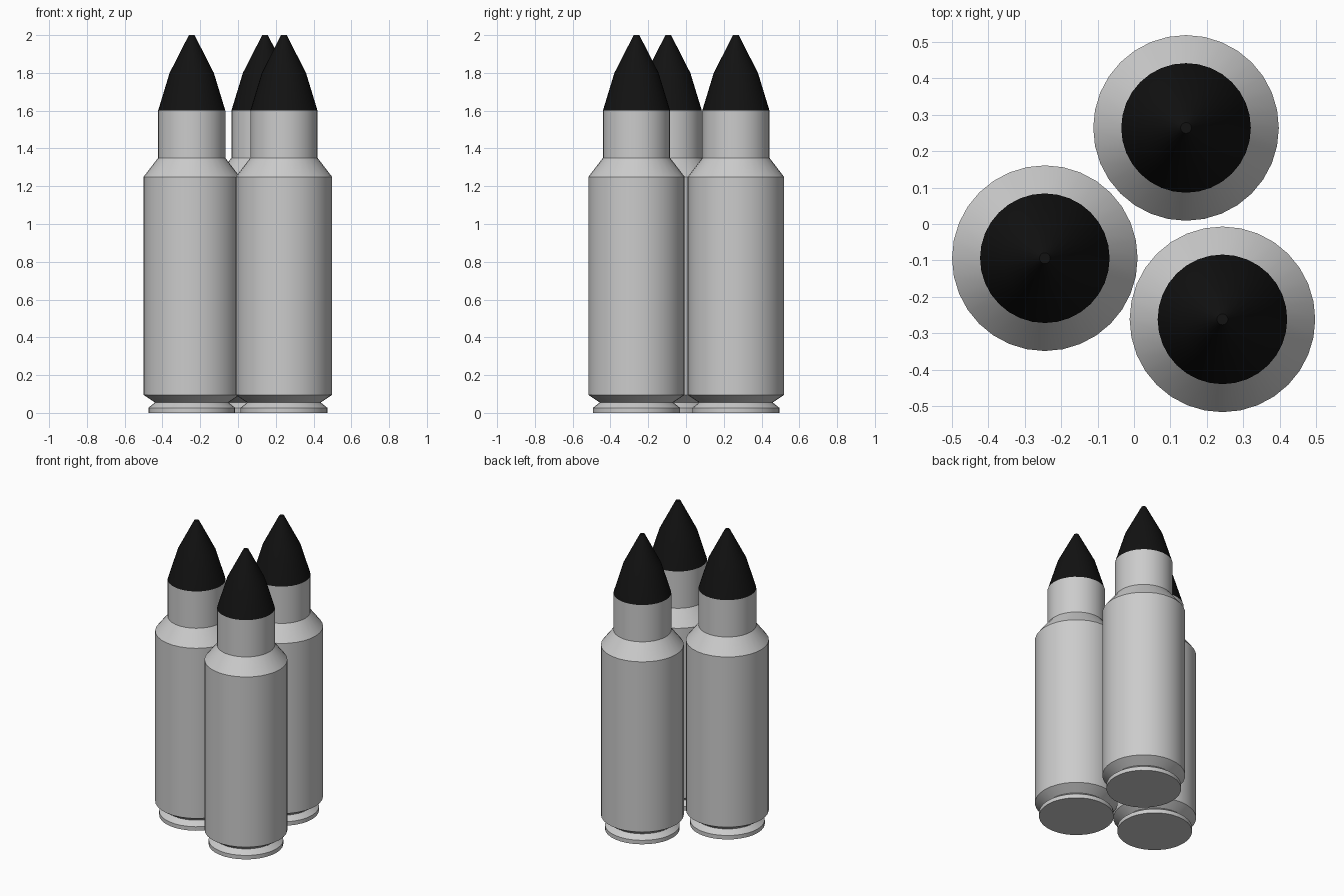
import bpy, bmesh
from math import cos, sin, tau, radians

if "Cube" in bpy.data.objects:
    bpy.data.objects.remove(bpy.data.objects["Cube"])

SIDES = 32
CENTRES = [(-0.245, -0.094), (0.143, 0.264), (0.243, -0.262)]

# (radius, height) profiles
CASE = [(0.23, 0), (0.23, 0.027), (0.195, 0.055), (0.255, 0.095),
        (0.255, 1.25), (0.178, 1.35), (0.178, 1.6)]
TIP = [(0.178, 1.6), (0.117, 1.8), (0.015, 2.0)]

black = bpy.data.materials.new("black_tip")
black.diffuse_color = (0.006, 0.006, 0.006, 1)
black.use_nodes = True
black.node_tree.nodes["Principled BSDF"].inputs["Base Color"].default_value = black.diffuse_color


def lathe(name, profile, centre, cap_bottom, cap_top, material=None):
    bm = bmesh.new()
    rings = [[bm.verts.new((r * cos(tau * i / SIDES), r * sin(tau * i / SIDES), z))
              for i in range(SIDES)] for r, z in profile]
    for low, high in zip(rings, rings[1:]):
        for i in range(SIDES):
            j = (i + 1) % SIDES
            bm.faces.new((low[i], low[j], high[j], high[i]))
    if cap_bottom:
        bm.faces.new(rings[0][::-1])
    if cap_top:
        bm.faces.new(rings[-1])
    mesh = bpy.data.meshes.new(name)
    bm.to_mesh(mesh)
    bm.free()
    obj = bpy.data.objects.new(name, mesh)
    obj.location = (*centre, 0)
    bpy.context.collection.objects.link(obj)
    if material:
        mesh.materials.append(material)
    # smooth round walls, sharp shoulders and rims
    bpy.ops.object.select_all(action='DESELECT')
    obj.select_set(True)
    bpy.context.view_layer.objects.active = obj
    bpy.ops.object.shade_smooth_by_angle(angle=radians(30))
    return obj


# Three standing cartridges: grey case with a black pointed tip
for n, centre in enumerate(CENTRES, 1):
    lathe(f"case_{n}", CASE, centre, True, False)
    lathe(f"tip_{n}", TIP, centre, False, True, black)
